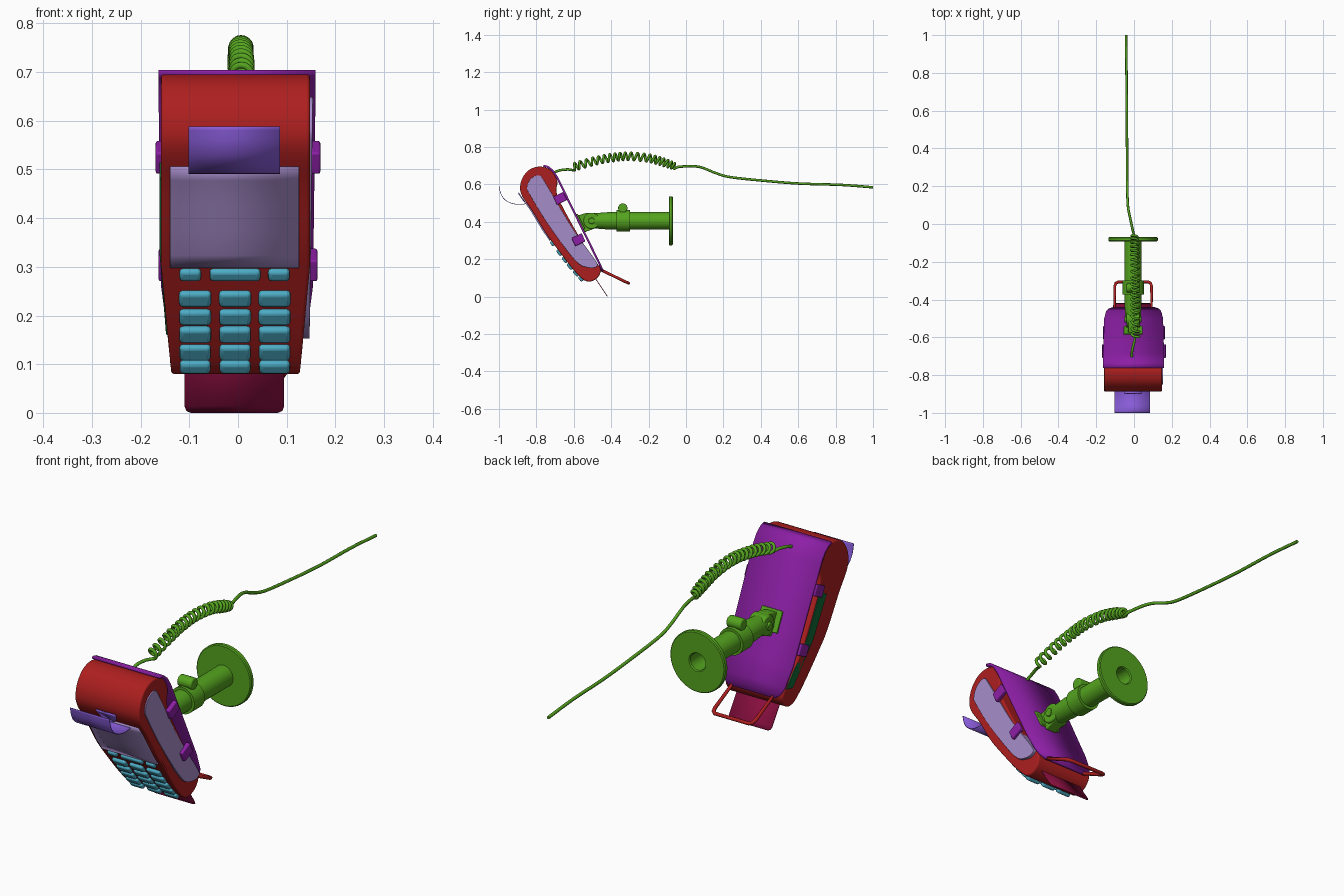
import bpy, bmesh
from math import sin, cos, pi, atan2
from mathutils import Vector as V

if "Cube" in bpy.data.objects:
    bpy.data.objects.remove(bpy.data.objects["Cube"])

CX, ARM_Z = -0.005, 0.405

def mat(name, r, g, b):
    m = bpy.data.materials.new(name)
    m.diffuse_color = (*[(c / 255) ** 2.2 for c in (r, g, b)], 1)
    m.use_nodes = True
    m.node_tree.nodes["Principled BSDF"].inputs["Base Color"].default_value = m.diffuse_color
    return m

RED, PURPLE = mat("red", 172, 36, 36), mat("purple", 140, 36, 165)
GREEN, LAV = mat("green", 85, 162, 36), mat("lavender", 166, 140, 202)
TEAL, CARD = mat("teal", 78, 170, 195), mat("maroon", 135, 22, 65)
PAPER, DARK = mat("violet", 135, 92, 215), mat("dark_green", 25, 105, 60)

def finish(name, bm, m, bevel=0, segs=3, solid=0):
    bmesh.ops.recalc_face_normals(bm, faces=bm.faces)
    me = bpy.data.meshes.new(name)
    bm.to_mesh(me)
    bm.free()
    ob = bpy.data.objects.new(name, me)
    bpy.context.collection.objects.link(ob)
    me.materials.append(m)
    bpy.context.view_layer.objects.active = ob
    ob.select_set(True)
    bpy.ops.object.shade_smooth_by_angle(angle=0.6)
    ob.select_set(False)
    if solid:
        md = ob.modifiers.new("thickness", 'SOLIDIFY')
        md.thickness, md.offset = solid, 0
    if bevel:
        md = ob.modifiers.new("bevel", 'BEVEL')
        md.width, md.segments, md.limit_method, md.angle_limit = bevel, segs, 'ANGLE', 0.7
    return ob

def spline(pts, n=5, closed=False):
    """Catmull-Rom curve through pts."""
    p = [V(q) for q in pts]
    p = [p[-1]] + p + p[:2] if closed else [p[0]] + p + [p[-1]]
    out = []
    for a, b, c, d in zip(p, p[1:], p[2:], p[3:]):
        for i in range(n):
            t = i / n
            out.append(0.5 * (2*b + (c-a)*t + (2*a-5*b+4*c-d)*t*t + (3*b-a-3*c+d)*t**3))
    return out if closed else out + [p[-1]]

def prism(name, poly, xl, xr, m, bevel=0):
    """Side outline (y, z) carried from xl(z) to xr(z)."""
    bm = bmesh.new()
    L = [bm.verts.new((xl(z), y, z)) for y, z in poly]
    R = [bm.verts.new((xr(z), y, z)) for y, z in poly]
    bm.faces.new(L)
    bm.faces.new(R[::-1])
    for i in range(len(L)):
        j = (i + 1) % len(L)
        bm.faces.new((L[i], L[j], R[j], R[i]))
    return finish(name, bm, m, bevel)

def strip(name, rows, m, solid, bevel=0):
    """Sheet through rows of (y, z, left x, right x)."""
    bm = bmesh.new()
    vs = [(bm.verts.new((a, y, z)), bm.verts.new((b, y, z))) for y, z, a, b in rows]
    for p, q in zip(vs, vs[1:]):
        bm.faces.new((p[0], p[1], q[1], q[0]))
    return finish(name, bm, m, bevel, 2, solid)

def box(name, loc, size, tilt, m, bevel):
    bm = bmesh.new()
    bmesh.ops.create_cube(bm, size=1)
    bmesh.ops.scale(bm, vec=size, verts=bm.verts)
    ob = finish(name, bm, m, bevel)
    ob.location, ob.rotation_euler = loc, (tilt, 0, 0)
    return ob

def rod(name, y, z, r, half, m, bevel=0):
    """Cylinder along x."""
    n = 32
    poly = [(y + r*cos(2*pi*i/n), z + r*sin(2*pi*i/n)) for i in range(n)]
    return prism(name, poly, lambda _: CX - half, lambda _: CX + half, m, bevel)

def wire(name, pts, r, m, cyclic=False):
    cu = bpy.data.curves.new(name, 'CURVE')
    cu.dimensions, cu.bevel_depth, cu.bevel_resolution, cu.use_fill_caps = '3D', r, 2, True
    s = cu.splines.new('POLY')
    s.points.add(len(pts) - 1)
    for p, q in zip(s.points, pts):
        p.co = (*q, 1)
    s.use_cyclic_u = cyclic
    cu.materials.append(m)
    ob = bpy.data.objects.new(name, cu)
    bpy.context.collection.objects.link(ob)

# terminal body: side outline, narrower towards the bottom
front = [(-.875, .535), (-.82, .455), (-.756, .349), (-.692, .26), (-.622, .168), (-.568, .107)]
outline = [(-.777, .695), (-.835, .68), (-.873, .637), (-.887, .585)] + front + [
    (-.535, .083), (-.5, .083), (-.467, .108), (-.458, .152), (-.505, .215),
    (-.597, .365), (-.688, .54), (-.688, .615), (-.718, .672)]
half = lambda z: 0.153 - max(0, 0.3 - z) * 0.095
prism("terminal_body", spline(outline, 4, True),
      lambda z: CX - half(z), lambda z: CX + half(z), RED, 0.006)

def on_front(z):
    """Front surface y and tilt at height z."""
    for (y0, z0), (y1, z1) in zip(front, front[1:]):
        if z >= z1 or z1 == front[-1][1]:
            return y0 + (y1-y0)*(z0-z)/(z0-z1), atan2(y1-y0, z0-z1)

# side panels
panel = [(-.85, .585), (-.83, .63), (-.785, .648), (-.75, .605), (-.61, .37),
         (-.485, .195), (-.478, .16), (-.525, .155), (-.595, .195), (-.74, .39), (-.835, .545)]
prism("right_side_panel", spline(panel, 4, True), lambda z: 0.12,
      lambda z: 0.147 + 0.014 * (z - .15), LAV, 0.002)
prism("left_side_panel", [(-.69, .525), (-.61, .365), (-.475, .17), (-.52, .16), (-.64, .325), (-.73, .485)],
      lambda z: CX - half(z) - .003, lambda z: -0.12, DARK, 0.002)

# screen and the tab above it
rows = []
for i in range(9):
    z = .505 - i * .0256
    rows.append((on_front(z)[0] - .004, z, -.14, .125))
strip("screen", rows, LAV, 0.008)
rows = []
for i in range(9):
    a = i * pi / 16
    z, w = .555 - .05 * sin(a), .045 * cos(a) + .001
    rows.append((on_front(z)[0] - .008, z, CX - w, CX + w))
strip("paper_tab", rows, PAPER, 0.006)

# keypad
for r, z in enumerate((.286, .237, .199, .163, .127, .097)):
    y, tilt = on_front(z)
    for c, x in enumerate((-.088, -.006, .075)):
        w = .066 - .0006 * r
        if r == 0:
            w = (.044, .104, .044)[c]
            x = (-.098, -.006, .084)[c]
        h = .022 if r in (0, 5) else .029
        box(f"key_{r}_{c}", (x, y, z), (w, .026, h / cos(tilt)), tilt, TEAL, .008)

# receipt curling out of the printer slot
curl = spline([(-.999, .588), (-.99, .55), (-.968, .518), (-.93, .498), (-.88, .493), (-.82, .505)], 4)
strip("receipt", [(y, z, -.102, .086) for y, z in curl], PAPER, 0.003)

# card in the bottom slot
strip("card", [(-.55, .195, -.11, .095), (-.43, .015, -.11, .095),
               (-.423, .005, -.106, .091), (-.42, .001, -.096, .081)], CARD, 0.004)

# back plate with curved top and chamfered bottom
plate = [(-.762, .699), (-.738, .693), (-.712, .672), (-.688, .635), (-.505, .262),
         (-.465, .18), (-.452, .152), (-.445, .135)]
wide = [.161, .161, .161, .161, .156, .145, .132, .11]
strip("back_plate", [(y, z, -w - .002, w - .002) for (y, z), w in zip(plate, wide)], PURPLE, 0.011)

# clips holding the terminal to the plate
for label, y, z, x in (("upper", -.673, .525, .159), ("lower", -.575, .304, .153)):
    for side in (-1, 1):
        box(f"{label}_clip_{'left' if side < 0 else 'right'}", (side * x, y, z),
            (.02, .06, .048), .447, PURPLE, .004)

# wire handle
pts = [(-.102, -.47, .15), (-.102, -.33, .082), (-.097, -.314, .075), (-.084, -.307, .071),
       (.076, -.307, .071), (.088, -.314, .075), (.093, -.33, .082), (.093, -.47, .15)]
wire("wire_handle", pts, .008, RED, True)

# wall arm: turned profile (radius, y) around the arm axis
prof = [(0, -.28), (.036, -.28), (.036, -.075), (.04, -.07), (.127, -.07), (.131, -.074), (.131, -.088),
        (.127, -.092), (.046, -.092), (.046, -.3), (.057, -.3), (.057, -.372), (.046, -.372),
        (.046, -.42), (.04, -.5), (0, -.5)]
bm = bmesh.new()
vs = [bm.verts.new((CX + r, y, ARM_Z)) for r, y in prof]
es = [bm.edges.new(e) for e in zip(vs, vs[1:])]
bmesh.ops.spin(bm, geom=vs + es, cent=(CX, 0, ARM_Z), axis=(0, 1, 0), angle=2 * pi, steps=48)
bmesh.ops.remove_doubles(bm, verts=bm.verts, dist=1e-5)
finish("wall_arm", bm, GREEN)

# clamp knob, hinge and plate bracket
box("clamp_lug", (CX, -.338, .462), (.04, .035, .025), 0, GREEN, .003)
rod("clamp_knob", -.338, .473, .025, .034, GREEN, .006)
rod("hinge_knuckle", -.505, ARM_Z, .043, .036, GREEN, .006)
rod("hinge_pin", -.505, ARM_Z, .017, .046, GREEN, .003)
prism("plate_bracket", [(-.59, .43), (-.53, .448), (-.49, .44), (-.485, .365), (-.54, .345)],
      lambda _: CX - .026, lambda _: CX + .026, GREEN, .004)
box("bracket_base", (CX, -.566, .4), (.1, .014, .09), .456, GREEN, .003)

# cord: lead, coil and tail
arch = spline([(.008, -.6, .693), (.008, -.5, .722), (.006, -.4, .742), (.006, -.31, .75),
               (.005, -.2, .74), (.004, -.12, .718), (.002, -.06, .697)], 60)
turns, coil = 20, []
for i, p in enumerate(arch):
    t = (arch[min(i + 1, len(arch) - 1)] - arch[max(i - 1, 0)]).normalized()
    side = V((1, 0, 0))
    up = side.cross(t)
    a = 2 * pi * turns * i / (len(arch) - 1) - pi / 2
    r = .0195 * min(1, .75 + (len(arch) - i) / 200)
    coil.append(p + side * cos(a) * r + up * sin(a) * r)
lead = spline([(-.012, -.705, .664), (-.01, -.67, .676), (0, -.63, .68)], 5)
tail = spline([(-.005, -.04, .694), (-.02, .03, .697), (-.031, .085, .69), (-.035, .155, .662),
               (-.036, .235, .639), (-.037, .42, .619), (-.038, .61, .604),
               (-.04, .83, .597), (-.042, 1, .584)], 6)
wire("coiled_cord", lead + coil + tail, .0068, GREEN)
